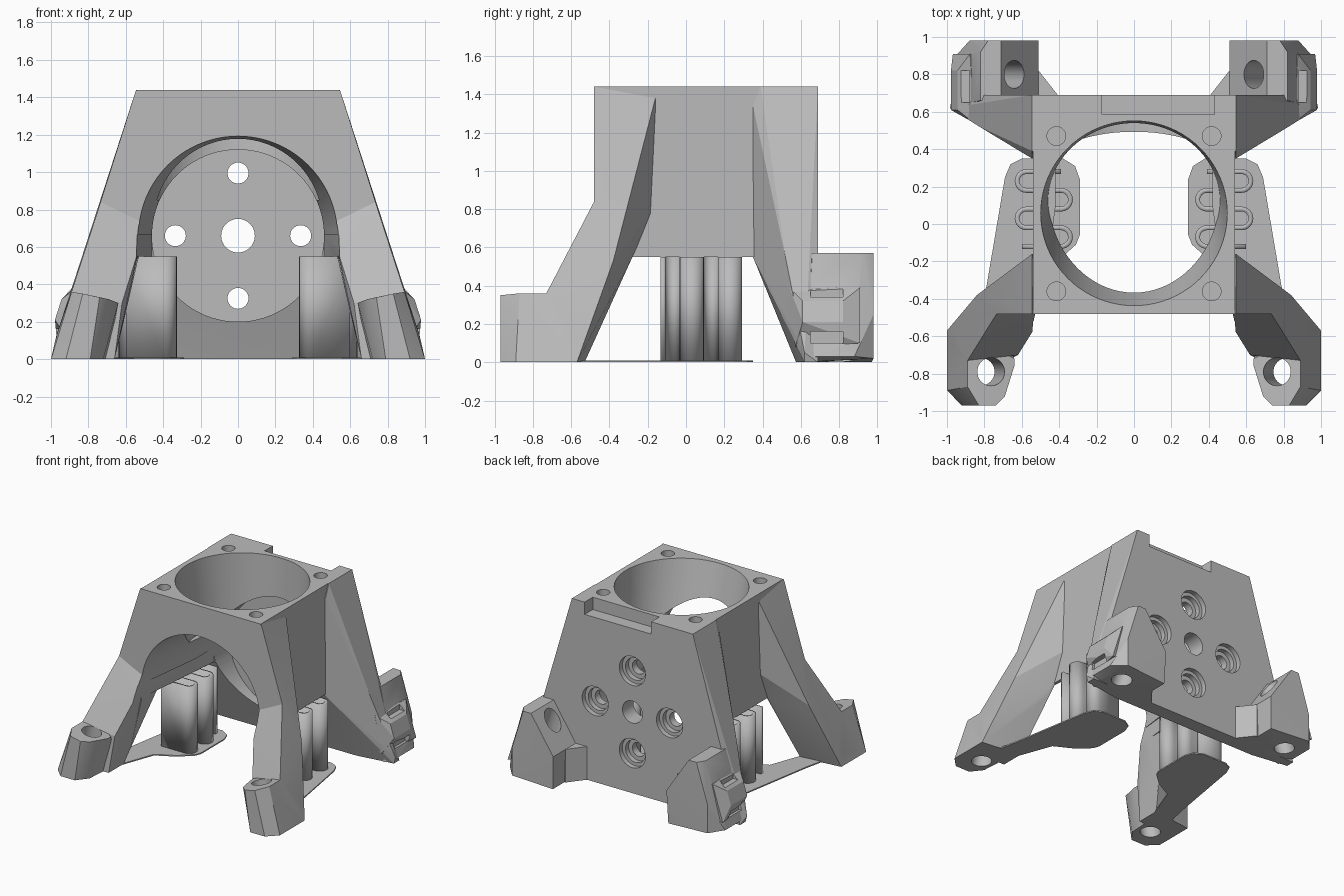
import bpy, bmesh, math
from mathutils import Vector

if "Cube" in bpy.data.objects:
    bpy.data.objects.remove(bpy.data.objects["Cube"], do_unlink=True)

grey = bpy.data.materials.new("plain grey")
grey.use_nodes = True
COLOUR = (0.5, 0.5, 0.5, 1)
grey.diffuse_color = COLOUR
grey.node_tree.nodes["Principled BSDF"].inputs["Base Color"].default_value = COLOUR


def finish(bm, name):
    bmesh.ops.recalc_face_normals(bm, faces=bm.faces)
    mesh = bpy.data.meshes.new(name)
    bm.to_mesh(mesh)
    bm.free()
    mesh.materials.append(grey)
    obj = bpy.data.objects.new(name, mesh)
    bpy.context.collection.objects.link(obj)
    return obj


def hull(name, points, side=1):
    """Convex solid around the points, mirrored in x when side is -1."""
    bm = bmesh.new()
    for x, y, z in points:
        bm.verts.new((x * side, y, z))
    result = bmesh.ops.convex_hull(bm, input=bm.verts)
    inside = {v for v in result["geom_interior"] if isinstance(v, bmesh.types.BMVert)}
    bmesh.ops.delete(bm, geom=list(inside), context="VERTS")
    bmesh.ops.dissolve_limit(bm, angle_limit=0.01, verts=bm.verts, edges=bm.edges)
    return finish(bm, name)


def box(x0, x1, y0, y1, z0, z1):
    return [(x, y, z) for x in (x0, x1) for y in (y0, y1) for z in (z0, z1)]


def rod(a, b, ra, rb=None, n=32):
    """Points of a round bar or cone from a to b."""
    a, b = Vector(a), Vector(b)
    turn = (b - a).to_track_quat("Z", "Y")
    ring = [(math.cos(t * math.tau / n), math.sin(t * math.tau / n)) for t in range(n)]
    return [tuple(p + turn @ Vector((c * r, s * r, 0)))
            for p, r in ((a, ra), (b, rb or ra)) for c, s in ring]


def combine(target, tool, operation):
    tool.hide_render = True
    mod = target.modifiers.new("join", "BOOLEAN")
    mod.operation, mod.solver, mod.object = operation, "EXACT", tool
    bpy.context.view_layer.objects.active = target
    bpy.ops.object.modifier_apply(modifier=mod.name)
    bpy.data.objects.remove(tool, do_unlink=True)


def add(points, side=1):
    combine(frame, hull("addition", points, side), "UNION")


def cut(points, side=1):
    combine(frame, hull("cutter", points, side), "DIFFERENCE")


def flank(z):
    """Outer x of the sloping sides at height z."""
    return 0.545 + 0.316 * (1.44 - z)


# Central housing
frame = hull("housing_frame", box(-0.54, 0.54, -0.48, 0.69, 0.55, 1.44))

# Back wall: wide at the floor, leaning front face
wall = []
for s in (-1, 1):
    wall += [(s * 0.545, 0.39, 1.44), (s * 0.545, 0.69, 1.44), (s * 0.545, 0.35, 1.34),
             (s * 0.53, 0.35, 0.55), (s * flank(0.55), 0.52, 0.55),
             (s * flank(0.33), 0.57, 0.33), (s * flank(0.05), 0.62, 0.05),
             (s * 0.97, 0.62, 0), (s * 0.97, 0.69, 0), (s * 0.66, 0.575, 0)]
add(wall)

# Front legs: flare beside the housing, then a splayed shin and a foot
front_flare = [(0.545, -0.16, 1.38), (0.545, -0.48, 1.44), (flank(0.84), -0.48, 0.84),
               (0.84, -0.38, 0.53), (0.89, -0.48, 0.35), (0.5, -0.16, 0.81),
               (0.5, -0.48, 1.38), (0.53, -0.28, 0.55), (0.53, -0.48, 0.55),
               (0.63, -0.48, 0.12)]
front_shin = [(flank(0.84), -0.48, 0.84), (0.84, -0.38, 0.53), (0.9, -0.49, 0.33),
              (0.97, -0.57, 0.13), (1, -0.57, 0), (0.98, -0.74, 0), (0.89, -0.73, 0.36),
              (0.62, -0.7, 0.3), (0.66, -0.72, 0), (0.66, -0.53, 0),
              (0.53, -0.28, 0.55), (0.53, -0.48, 0.74), (0.53, -0.555, 0.59)]
front_foot = [(0.64, -0.72, 0.3), (0.89, -0.6, 0.36), (0.89, -0.87, 0.36),
              (0.83, -0.97, 0.35), (0.74, -0.97, 0.33), (0.69, -0.92, 0.32),
              (0.64, -0.76, 0.3), (0.7, -0.58, 0), (1, -0.57, 0), (1, -0.89, 0),
              (0.92, -0.97, 0), (0.79, -0.97, 0), (0.72, -0.88, 0)]

# Back feet: ridged block, low gusset and clip boss
back_foot = [(0.71, 0.66, 0.57), (0.71, 0.98, 0.57), (0.78, 0.98, 0.57), (0.82, 0.92, 0.57),
             (0.82, 0.66, 0.57), (0.51, 0.66, 0.27), (0.51, 0.98, 0.27),
             (0.52, 0.66, 0), (0.52, 0.97, 0), (0.88, 0.98, 0.02), (0.88, 0.98, 0.25),
             (0.97, 0.88, 0.03), (0.97, 0.63, 0.03), (0.9, 0.6, 0)]
gusset = [(x, y, z) for x, y in ((0.4, 0.68), (0.51, 0.82), (0.6, 0.82), (0.6, 0.68))
          for z in (0, 0.27)]
clip_boss = [(0.855, 0.54, 0.39), (0.895, 0.57, 0.08), (0.8, 0.56, 0.35), (0.8, 0.58, 0.1)]
clip_boss += [(flank(z), 0.91, z) for z in (0.1, 0.39)]
clip_boss += [(0.8, 0.88, z) for z in (0.12, 0.37)]
clip_boss += [(flank(z) + 0.045, y, z) for y in (0.61, 0.82) for z in (0.21, 0.32)]

for s in (-1, 1):
    for part in (front_flare, front_shin, front_foot, back_foot, gusset, clip_boss):
        add(part, s)

# Flared tunnel mouth, narrower motor bore, straight sides below, duct from the top
cut(rod((0, -0.6, 0.66), (0, 0.1, 0.66), 0.547, 0.46, 80))
cut(rod((0, -0.2, 0.66), (0, 0.55, 0.66), 0.46, 0.46, 80))
cut([(s * x, y, z) for s in (-1, 1)
     for x, y in ((0.546, -0.6), (0.459, 0.1), (0.459, 0.345)) for z in (0.42, 0.665)])
duct = []
for z, rx, ry, cy in ((1.46, 0.5, 0.497, 0.055), (0.85, 0.46, 0.405, 0.125)):
    duct += [(rx * math.cos(i * math.tau / 80), cy + ry * math.sin(i * math.tau / 80), z)
             for i in range(80)]
cut(duct)

# Cable notch in the top back edge
cut(box(-0.17, 0.43, 0.585, 0.8, 1.34, 1.6))

# Back wall holes: one plain, four stepped
cut(rod((0, 0.4, 0.66), (0, 0.8, 0.66), 0.09))
for i in range(4):
    x = 0.335 * math.cos(i * math.pi / 2)
    z = 0.66 + 0.335 * math.sin(i * math.pi / 2)
    for depth, r in ((0.4, 0.056), (0.61, 0.09), (0.65, 0.118)):
        cut(rod((x, depth, z), (x, 0.8, z), r))

# Screw holes in the top, feet, and the clip slots
for s in (-1, 1):
    for y in (-0.36, 0.47):
        cut(rod((0.415, y, 1.36), (0.415, y, 1.5), 0.05), s)
    cut(rod((0.75, -0.79, 0.42), (0.83, -0.79, -0.05), 0.075), s)
    cut(rod((0.59, 0.8, 0.62), (0.81, 0.8, -0.05), 0.075), s)
    cut(box(0.88, 1.1, 0.65, 0.82, 0.34, 0.45), s)
    cut(box(0.93, 1.1, 0.65, 0.82, 0.1, 0.16), s)


def smooth(obj):
    bpy.ops.object.select_all(action="DESELECT")
    obj.select_set(True)
    bpy.context.view_layer.objects.active = obj
    bpy.ops.object.shade_smooth_by_angle(angle=math.radians(20))


smooth(frame)

# Folded support walls standing on thin floor pads
PITCH, START = 0.1, 0.28
path = [(0.39, START)]
for k in range(4):
    outward = 1 if k % 2 == 0 else -1
    cx, cy = (0.575 if outward > 0 else 0.39), START - PITCH * (k + 0.5)
    path.append((cx - outward * 0.01, cy + PITCH / 2))
    for i in range(13):
        a = math.pi / 2 - math.pi * i / 12
        path.append((cx + outward * math.cos(a) * PITCH / 2, cy + math.sin(a) * PITCH / 2))
    path.append((cx - outward * 0.01, cy - PITCH / 2))
path.append((0.6, START - 4 * PITCH))

pad = [(0.29, 0.24), (0.315, 0.31), (0.38, 0.35), (0.6, 0.35), (0.66, 0.32), (0.69, 0.25),
       (0.8, -0.4), (0.84, -0.58), (0.67, -0.58), (0.56, -0.28), (0.41, -0.2),
       (0.31, -0.11), (0.29, -0.06)]

for s, side in ((1, "left"), (-1, "right")):
    bm = bmesh.new()
    low = [bm.verts.new((x * s, y, 0.005)) for x, y in path]
    high = [bm.verts.new((x * s, y, 0.55)) for x, y in path]
    for i in range(len(path) - 1):
        bm.faces.new((low[i], low[i + 1], high[i + 1], high[i]))
    support = finish(bm, side + "_folded_support")
    mod = support.modifiers.new("thickness", "SOLIDIFY")
    mod.thickness, mod.offset = 0.026, 0
    smooth(support)

    bm = bmesh.new()
    face = bm.faces.new([bm.verts.new((x * s, y, 0)) for x, y in pad])
    top = bmesh.ops.extrude_face_region(bm, geom=[face])["geom"]
    bmesh.ops.translate(bm, vec=(0, 0, 0.01),
                        verts=[v for v in top if isinstance(v, bmesh.types.BMVert)])
    finish(bm, side + "_floor_pad")
